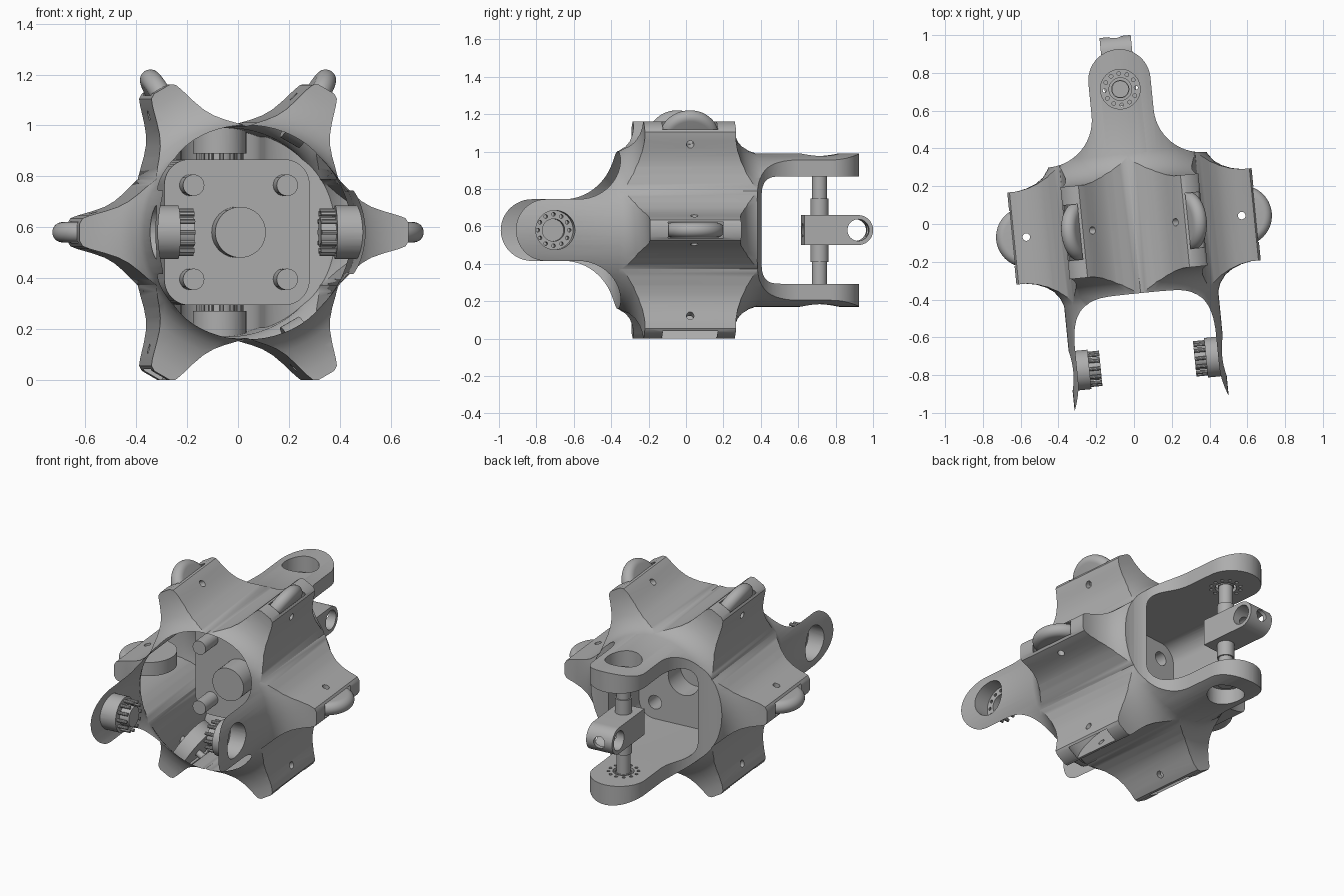
import bpy, bmesh
from math import sin, cos, pi, radians
from mathutils import Matrix, Vector

cube = bpy.data.objects.get("Cube")
if cube:
    bpy.data.objects.remove(cube)

grey = bpy.data.materials.new("plain_grey")
grey.use_nodes = True
grey.diffuse_color = (0.42, 0.42, 0.42, 1)
grey.node_tree.nodes["Principled BSDF"].inputs["Base Color"].default_value = (0.42, 0.42, 0.42, 1)

PLACE = Matrix.Translation((0, -0.0125, 0.58)) @ Matrix.Rotation(radians(5.7), 4, 'Z')
AXIS_X = Matrix.Rotation(pi / 2, 4, 'Y')
AXIS_Y = Matrix.Rotation(-pi / 2, 4, 'X')
AXIS_Z = Matrix.Identity(4)
JOINT, FIN_AXLE = 0.73, 0.573


def arc(cx, cy, r, a0, a1, n=10):
    return [(cx + r * cos(radians(a0 + (a1 - a0) * i / n)),
             cy + r * sin(radians(a0 + (a1 - a0) * i / n))) for i in range(n + 1)]


def add_prism(bm, points, lo, hi, matrix=AXIS_Z):
    """Extrude an outline along the local z of the matrix."""
    lower = [bm.verts.new(matrix @ Vector((x, y, lo))) for x, y in points]
    upper = [bm.verts.new(matrix @ Vector((x, y, hi))) for x, y in points]
    n = len(points)
    bm.faces.new(lower[::-1])
    bm.faces.new(upper)
    for i in range(n):
        j = (i + 1) % n
        bm.faces.new((lower[i], lower[j], upper[j], upper[i]))


def add_rod(bm, r, lo, hi, matrix=AXIS_Z, n=32):
    add_prism(bm, arc(0, 0, r, 0, 360, n)[:-1], lo, hi, matrix)


def add_lathe(bm, profile, matrix=AXIS_Z, n=72):
    """Turn a closed (radius, height) outline about the local z of the matrix."""
    rings = [[bm.verts.new(matrix @ Vector((r * cos(2 * pi * k / n), r * sin(2 * pi * k / n), h)))
              for k in range(n)] for r, h in profile]
    for i, (r, h) in enumerate(profile):
        j = (i + 1) % len(profile)
        if r == 0 and profile[j][0] == 0:
            continue
        for k in range(n):
            m = (k + 1) % n
            bm.faces.new((rings[i][k], rings[i][m], rings[j][m], rings[j][k]))
    bmesh.ops.remove_doubles(bm, verts=bm.verts, dist=1e-6)


def make(name, bm):
    bmesh.ops.recalc_face_normals(bm, faces=bm.faces)
    mesh = bpy.data.meshes.new(name)
    bm.to_mesh(mesh)
    bm.free()
    mesh.materials.append(grey)
    ob = bpy.data.objects.new(name, mesh)
    bpy.context.collection.objects.link(ob)
    return ob


def combine(target, bm, operation):
    tool = make("cutter", bm)
    tool.hide_render = True
    bpy.context.view_layer.objects.active = target
    mod = target.modifiers.new("cut", 'BOOLEAN')
    mod.operation, mod.solver, mod.object = operation, 'EXACT', tool
    bpy.ops.object.modifier_apply(modifier=mod.name)
    bpy.data.objects.remove(tool)


def finish(ob):
    ob.data.transform(PLACE)
    bpy.ops.object.select_all(action='DESELECT')
    ob.select_set(True)
    bpy.context.view_layer.objects.active = ob
    bpy.ops.object.shade_smooth_by_angle(angle=radians(32))


def fin_frame(i):
    return Matrix.Rotation(-i * pi / 3, 4, 'Y') @ Matrix.Translation((FIN_AXLE, 0, 0))


# Six-finned star section, extruded along the body
half = [(0.65, 0.035), (0.638, 0.055), (0.61, 0.066), (0.55, 0.083), (0.5, 0.1),
        (0.46, 0.122), (0.425, 0.15), (0.395, 0.178), (0.3603, 0.208)]
fin = [(r, -t) for r, t in reversed(half[:-1])] + half
star = []
for i in range(6):
    a = i * pi / 3
    star += [(r * cos(a) - t * sin(a), r * sin(a) + t * cos(a)) for r, t in fin]
bm = bmesh.new()
add_prism(bm, star, -0.45, 0.45, AXIS_Y)
body = make("body", bm)

# Flared fin ends
flare = [(0.72, 0.245), (0.6, 0.245), (0.545, 0.256), (0.495, 0.276),
         (0.455, 0.304), (0.425, 0.345), (0.405, 0.4), (0, 0.4)]
bm = bmesh.new()
add_lathe(bm, flare + [(r, -h) for r, h in reversed(flare)], AXIS_Y)
combine(body, bm, 'INTERSECT')

# Round barrel carrying both forks
bm = bmesh.new()
add_rod(bm, 0.41, -1, 1, AXIS_Y, 96)
combine(body, bm, 'UNION')

# Trim the barrel ends to rounded fork arms, the two forks at right angles
side = [(0.9, -0.6), (0.9, 0.352)] + arc(0.415, 0.605, 0.25, 270, 180, 14)
side += arc(0, 0.777, 0.165, 0, 180, 24)
side += [(-x, y) for x, y in reversed(arc(0.415, 0.605, 0.25, 270, 180, 14))]
side += [(-0.9, 0.352), (-0.9, -0.6)]
back = side[1:-1] + [(-0.9, -1.2), (0.9, -1.2)]
bm = bmesh.new()
add_prism(bm, back, -0.9, 0.9)
combine(body, bm, 'INTERSECT')
front_frame = Matrix.Rotation(pi, 4, 'X') @ Matrix.Rotation(pi / 2, 4, 'Y')
bm = bmesh.new()
add_prism(bm, back, -0.9, 0.9, front_frame)
combine(body, bm, 'INTERSECT')

# Square cavities with rounded corners, leaving a web in the middle
c, r = 0.187, 0.1
square = (arc(c, c, r, 0, 90) + arc(-c, c, r, 90, 180)
          + arc(-c, -c, r, 180, 270) + arc(c, -c, r, 270, 360))
bm = bmesh.new()
add_prism(bm, square, 0.04, 1.2, AXIS_Y)
add_prism(bm, square, -1.2, -0.04, AXIS_Y)
combine(body, bm, 'DIFFERENCE')

# Web holes, joint counterbores and wheel slots
joints = []
for s in (-1, 1):
    joints.append((Matrix.Translation((0, -JOINT, 0)) @ AXIS_X, s))
    joints.append((Matrix.Translation((0, JOINT, 0)), s))
bm = bmesh.new()
add_rod(bm, 0.1, -0.1, 0.1, AXIS_Y, 48)
for x in (-0.185, 0.185):
    for z in (-0.185, 0.185):
        add_rod(bm, 0.042, -0.1, 0.1, Matrix.Translation((x, 0, z)) @ AXIS_Y)
for frame, s in joints:
    add_rod(bm, 0.105, *sorted((s * 0.31, s * 0.5)), frame, 48)
for i in range(6):
    add_rod(bm, 0.166, -0.042, 0.042, fin_frame(i), 64)
combine(body, bm, 'DIFFERENCE')

# Joint bores with rings of small holes, and axle holes through the fins
bm = bmesh.new()
for frame, s in joints:
    lo, hi = sorted((s * 0.25, s * 0.36))
    add_rod(bm, 0.06, lo, hi, frame)
    for k in range(12):
        turn = Matrix.Rotation(k * pi / 6, 4, 'Z') @ Matrix.Translation((0.084, 0, 0))
        add_rod(bm, 0.01, lo, hi, frame @ turn, 10)
for i in range(6):
    add_rod(bm, 0.02, -0.11, 0.11, fin_frame(i), 16)
combine(body, bm, 'DIFFERENCE')
finish(body)

# Wheels in the side and upper fins
rim = [(0.02, -0.04)] + arc(0.12, 0, 0.04, -90, 90, 14) + [(0.02, 0.04)]
for i, label in enumerate(("left", "upper_left", "upper_right", "right")):
    bm = bmesh.new()
    add_lathe(bm, rim, fin_frame(i))
    finish(make(label + "_wheel", bm))

# Joint shaft with stepped sleeves
shaft = [(0, 0.34), (0.045, 0.34), (0.045, 0.29), (0.04, 0.29),
         (0.04, 0.17), (0.048, 0.17), (0.048, 0.06), (0, 0.06)]
for s, label in ((1, "upper"), (-1, "lower")):
    bm = bmesh.new()
    add_lathe(bm, [(r, s * h) for r, h in shaft], Matrix.Translation((0, JOINT, 0)), 32)
    finish(make(label + "_shaft", bm))

# Coupling block with crossed holes
outline = arc(0.93, 0, 0.08, -90, 90, 20) + [(0.64, 0.08), (0.64, -0.08)]
yz_frame = Matrix(((0, 0, 1, 0), (1, 0, 0, 0), (0, 1, 0, 0), (0, 0, 0, 1)))
bm = bmesh.new()
add_prism(bm, outline, -0.083, 0.083, yz_frame)
block = make("coupling_block", bm)
bm = bmesh.new()
add_rod(bm, 0.058, -0.2, 0.2, Matrix.Translation((0, 0.93, 0)) @ AXIS_X)
combine(block, bm, 'DIFFERENCE')
bm = bmesh.new()
add_rod(bm, 0.036, 0.5, 0.69, AXIS_Y, 24)
add_rod(bm, 0.036, 0.78, 1.1, AXIS_Y, 24)
combine(block, bm, 'DIFFERENCE')
finish(block)
